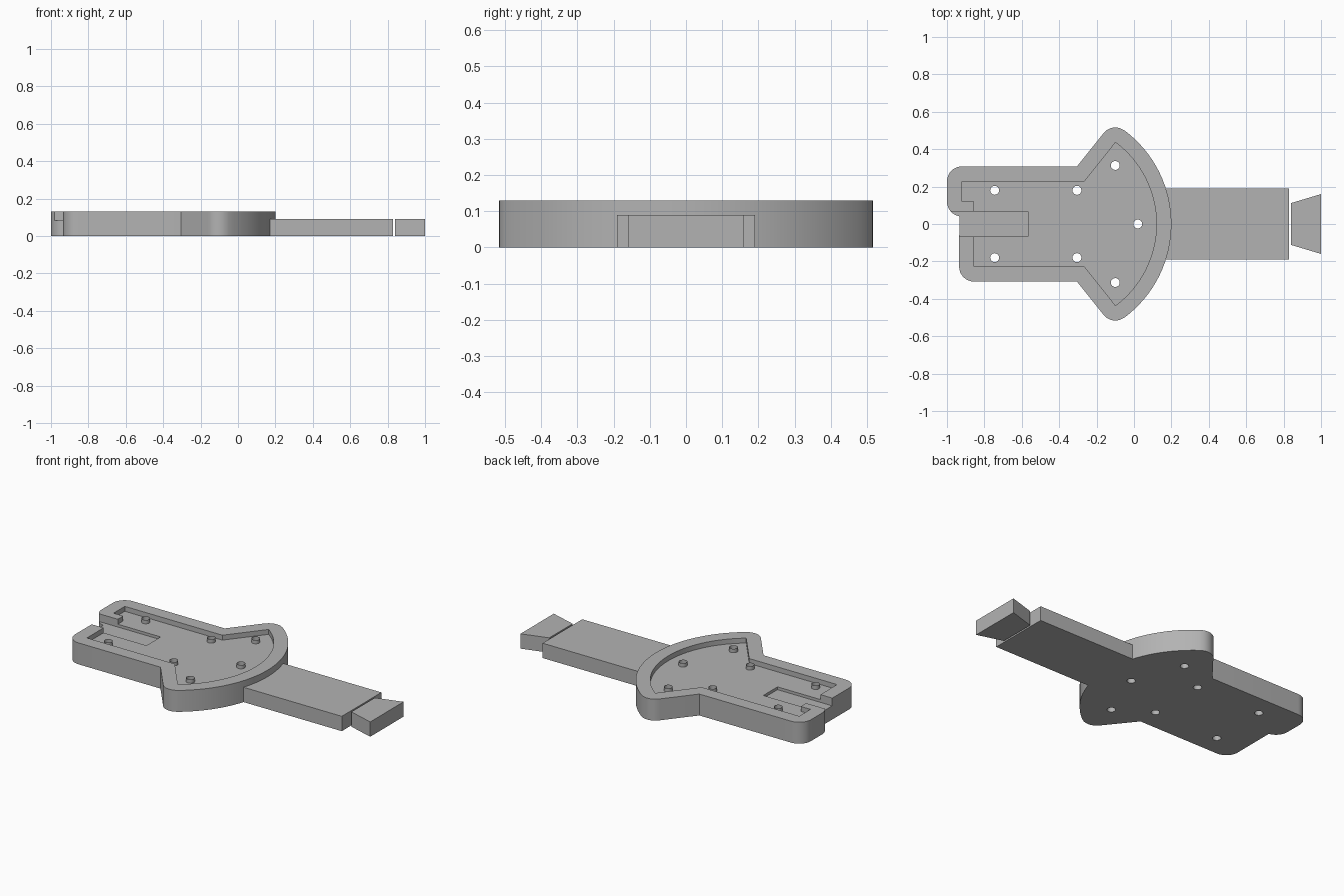
import bpy, bmesh
from math import sin, cos, radians

if "Cube" in bpy.data.objects:
    bpy.data.objects.remove(bpy.data.objects["Cube"])

grey = bpy.data.materials.new("plain grey")
grey.use_nodes = True
colour = (0.45, 0.45, 0.45, 1)
grey.diffuse_color = colour
grey.node_tree.nodes["Principled BSDF"].inputs["Base Color"].default_value = colour

HEIGHT, FLOOR, SLOT_FLOOR = 0.13, 0.10, 0.083
WALL = 0.08
ARC_X, ARC_R, ARC_ANGLE = -0.424, 0.544, 53.3   # inner curve of the nose
TIP = (-0.10, 0.436)
HOLE_R = 0.024
HOLES = [(-0.745, 0.18), (-0.745, -0.18), (-0.305, 0.18), (-0.305, -0.18),
         (-0.10, 0.313), (-0.10, -0.313), (0.02, 0)]


def arc(cx, cy, r, start, end, steps):
    angles = [radians(start + (end - start) * i / steps) for i in range(steps + 1)]
    return [(cx + r * cos(a), cy + r * sin(a)) for a in angles]


def prism(name, outline, z0, z1, capped=True):
    """Upright solid (or open tube) from a counter-clockwise outline."""
    bm = bmesh.new()
    low = [bm.verts.new((x, y, z0)) for x, y in outline]
    high = [bm.verts.new((x, y, z1)) for x, y in outline]
    for i in range(len(low)):
        j = (i + 1) % len(low)
        bm.faces.new((low[i], low[j], high[j], high[i]))
    if capped:
        bm.faces.new(high)
        bm.faces.new(low[::-1])
    mesh = bpy.data.meshes.new(name)
    bm.to_mesh(mesh)
    bm.free()
    mesh.materials.append(grey)
    obj = bpy.data.objects.new(name, mesh)
    bpy.context.collection.objects.link(obj)
    return obj


def box(x0, x1, half):
    return [(x0, -half), (x1, -half), (x1, half), (x0, half)]


def smooth(obj):
    bpy.ops.object.select_all(action="DESELECT")
    obj.select_set(True)
    bpy.context.view_layer.objects.active = obj
    bpy.ops.object.shade_smooth_by_angle(angle=radians(30))


def cut(target, cutter):
    mod = target.modifiers.new("cut", "BOOLEAN")
    mod.operation = "DIFFERENCE"
    mod.solver = "EXACT"
    mod.object = cutter
    bpy.ops.object.select_all(action="DESELECT")
    bpy.context.view_layer.objects.active = target
    target.select_set(True)
    bpy.ops.object.modifier_apply(modifier=mod.name)
    bpy.data.objects.remove(cutter)


# Tray body: rounded nose, pointed wings, straight sides and a stepped end
outer = (arc(ARC_X, 0, ARC_R + WALL, -ARC_ANGLE, ARC_ANGLE, 32)
         + arc(*TIP, WALL, ARC_ANGLE + 5, 142, 8)
         + [(-0.305, 0.308)]
         + arc(-0.92, 0.228, WALL, 90, 180, 8)
         + arc(-0.92, 0.12, WALL, 180, 260, 8)
         + arc(-0.855, -0.228, WALL, 180, 270, 8)
         + [(-0.305, -0.308)]
         + arc(TIP[0], -TIP[1], WALL, -142, -ARC_ANGLE - 5, 8))
tray = prism("tray_body", outer, 0, HEIGHT)

# Recess inside the wall
inner = (arc(ARC_X, 0, ARC_R, -ARC_ANGLE, ARC_ANGLE, 32)
         + [(-0.265, 0.228), (-0.92, 0.228), (-0.92, 0.12), (-0.855, 0.12),
            (-0.855, -0.228), (-0.265, -0.228)])
cut(tray, prism("recess_cutter", inner, FLOOR, 0.2))

# Connector slot through the end wall, then the holes through the floor
cut(tray, prism("slot_cutter", box(-1.1, -0.567, 0.068), SLOT_FLOOR, 0.2))
for x, y in HOLES:
    cut(tray, prism("hole_cutter", arc(x, y, HOLE_R, 0, 337.5, 15), -0.1, 0.2))
smooth(tray)

# Thin open collars standing around the holes
for i, (x, y) in enumerate(HOLES):
    smooth(prism(f"pin_collar_{i + 1}", arc(x, y, HOLE_R, 0, 337.5, 15),
                 FLOOR, 0.123, capped=False))

# Flat arm and the flared end piece
prism("arm", box(0.15, 0.83, 0.19), 0, 0.09)
prism("flared_end", [(0.84, -0.112), (1, -0.16), (1, 0.16), (0.84, 0.112)], 0, 0.09)
